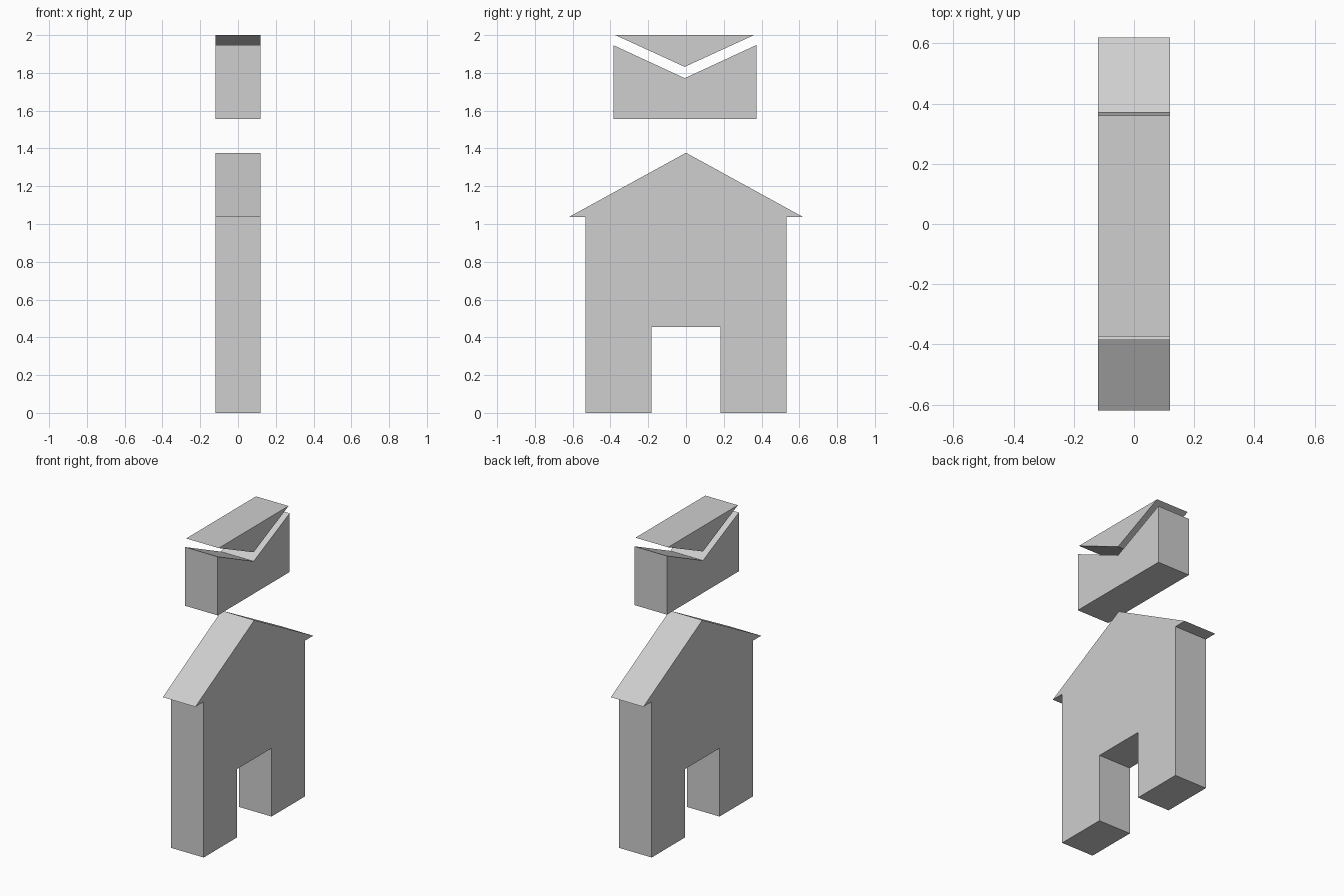
import bpy
import bmesh

cube = bpy.data.objects.get("Cube")
if cube:
    bpy.data.objects.remove(cube, do_unlink=True)

HALF_DEPTH = 0.12

grey = bpy.data.materials.new("light_grey")
grey.use_nodes = True
colour = (0.62, 0.62, 0.62, 1)
grey.diffuse_color = colour
grey.node_tree.nodes["Principled BSDF"].inputs["Base Color"].default_value = colour


def extrude_profile(name, outline):
    """Extrude a (y, z) outline along x into a solid slab."""
    bm = bmesh.new()
    face = bm.faces.new([bm.verts.new((-HALF_DEPTH, y, z)) for y, z in outline])
    result = bmesh.ops.extrude_face_region(bm, geom=[face])
    moved = [v for v in result["geom"] if isinstance(v, bmesh.types.BMVert)]
    bmesh.ops.translate(bm, verts=moved, vec=(2 * HALF_DEPTH, 0, 0))
    bmesh.ops.recalc_face_normals(bm, faces=bm.faces)
    mesh = bpy.data.meshes.new(name)
    bm.to_mesh(mesh)
    bm.free()
    mesh.materials.append(grey)
    obj = bpy.data.objects.new(name, mesh)
    bpy.context.collection.objects.link(obj)
    return obj


# House silhouette: doorway, walls, overhanging eaves and ridge
half_house = [(0.182, 0.455), (0.182, 0), (0.532, 0),
              (0.532, 1.037), (0.62, 1.037)]
mirrored = [(-y, z) for y, z in reversed(half_house)]
extrude_profile("house", half_house + [(0, 1.377)] + mirrored)

# Envelope body with a V-shaped top
extrude_profile("envelope_body", [(-0.385, 1.556), (0.372, 1.556), (0.372, 1.947),
                                  (-0.007, 1.772), (-0.385, 1.947)])

# Triangular envelope flap floating above the body
extrude_profile("envelope_flap", [(-0.374, 2.0), (-0.007, 1.832), (0.36, 2.0)])
